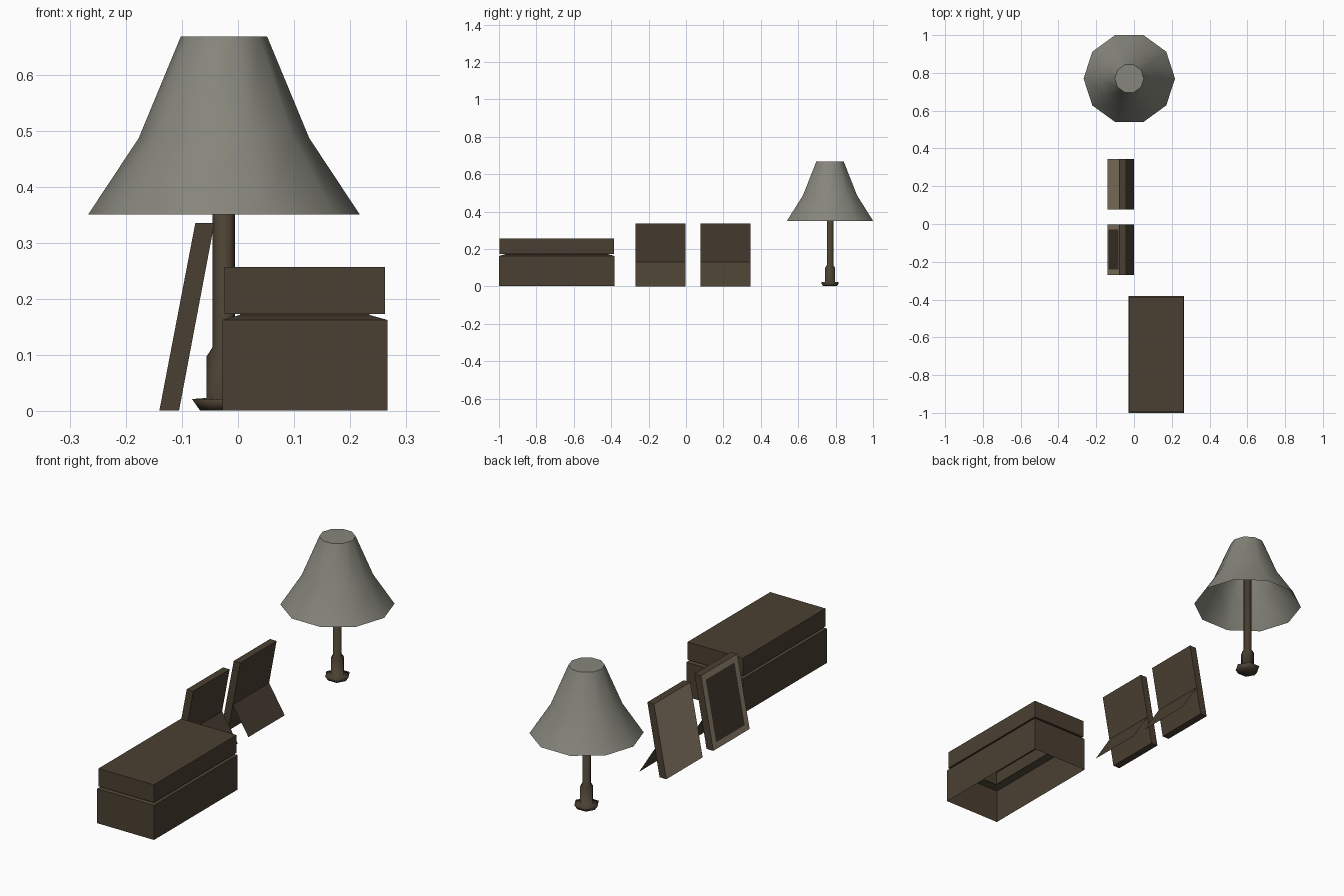
import bpy, bmesh, math

if "Cube" in bpy.data.objects:
    bpy.data.objects.remove(bpy.data.objects["Cube"])


def material(name, rgb):
    m = bpy.data.materials.new(name)
    m.diffuse_color = (*rgb, 1)
    m.use_nodes = True
    m.node_tree.nodes["Principled BSDF"].inputs["Base Color"].default_value = m.diffuse_color
    return m


wood = material("dark brown wood", (0.069, 0.051, 0.032))
tan = material("picture tan", (0.37, 0.29, 0.2))
cloth = material("shade grey", (0.238, 0.236, 0.2))


def finish(name, bm, mats, smooth=0):
    me = bpy.data.meshes.new(name)
    bm.to_mesh(me)
    bm.free()
    ob = bpy.data.objects.new(name, me)
    bpy.context.collection.objects.link(ob)
    for m in mats:
        me.materials.append(m)
    if smooth:
        bpy.ops.object.select_all(action='DESELECT')
        ob.select_set(True)
        bpy.context.view_layer.objects.active = ob
        bpy.ops.object.shade_smooth_by_angle(angle=math.radians(smooth))
    return ob


def loft(bm, rings, cap_start, cap_end):
    """Skin a stack of closed rings of points."""
    rings = [[bm.verts.new(p) for p in r] for r in rings]
    n = len(rings[0])
    for a, b in zip(rings, rings[1:]):
        for i in range(n):
            j = (i + 1) % n
            bm.faces.new((a[i], a[j], b[j], b[i]))
    if cap_start:
        bm.faces.new(rings[0][::-1])
    if cap_end:
        bm.faces.new(rings[-1])


def circle(r, z, n, cx=-0.025, cy=0.77):
    return [(cx + r * math.cos(math.tau * i / n),
             cy + r * math.sin(math.tau * i / n), z) for i in range(n)]


def rectangle(inset, z, x0=-0.028, x1=0.266, y0=-1.0, y1=-0.382):
    return [(x0 + inset, y0 + inset, z), (x1 - inset, y0 + inset, z),
            (x1 - inset, y1 - inset, z), (x0 + inset, y1 - inset, z)]


# Lamp shade: open below, closed on top
bm = bmesh.new()
loft(bm, [circle(r, z, 10) for r, z in
          ((0.242, 0.351), (0.152, 0.487), (0.077, 0.668))], False, True)
finish("lamp_shade", bm, [cloth], 50)

# Lamp base and pole
bm = bmesh.new()
loft(bm, [circle(r, z, 6) for r, z in
          ((0.043, 0.002), (0.057, 0.022), (0.031, 0.024), (0.031, 0.098),
           (0.02, 0.115), (0.02, 0.66))], True, True)
finish("lamp_stand", bm, [wood], 130)

# Storage box: hollow, open below, with a neck under the lid
bm = bmesh.new()
loft(bm, [rectangle(i, z) for i, z in
          ((0, 0.002), (0, 0.163), (0.032, 0.172), (0.032, 0.174),
           (0.004, 0.174), (0.004, 0.257))], False, True)
finish("lidded_box", bm, [wood])

# Two leaning picture frames, each with a thin rear flap
for name, y0, y1, bordered in (("front_frame", -0.27, -0.002, True),
                               ("rear_frame", 0.077, 0.345, False)):
    bm = bmesh.new()
    profile = ((-0.14, 0.002), (-0.105, 0.002), (-0.042, 0.336), (-0.076, 0.336))
    loft(bm, [[(x, y, z) for x, z in profile] for y in (y0, y1)], True, True)
    bmesh.ops.recalc_face_normals(bm, faces=bm.faces)
    picture = min(bm.faces, key=lambda f: f.normal.x)
    picture.material_index = 1
    if bordered:
        bmesh.ops.inset_individual(bm, faces=[picture], thickness=0.04)
        picture.material_index = 0
    finish(name, bm, [wood, tan])

    # Support flap
    bm = bmesh.new()
    bm.faces.new([bm.verts.new(p) for p in
                  ((-0.081, y0, 0.13), (0, y0, 0), (0, y1, 0), (-0.081, y1, 0.13))])
    finish(name + "_support", bm, [wood])
